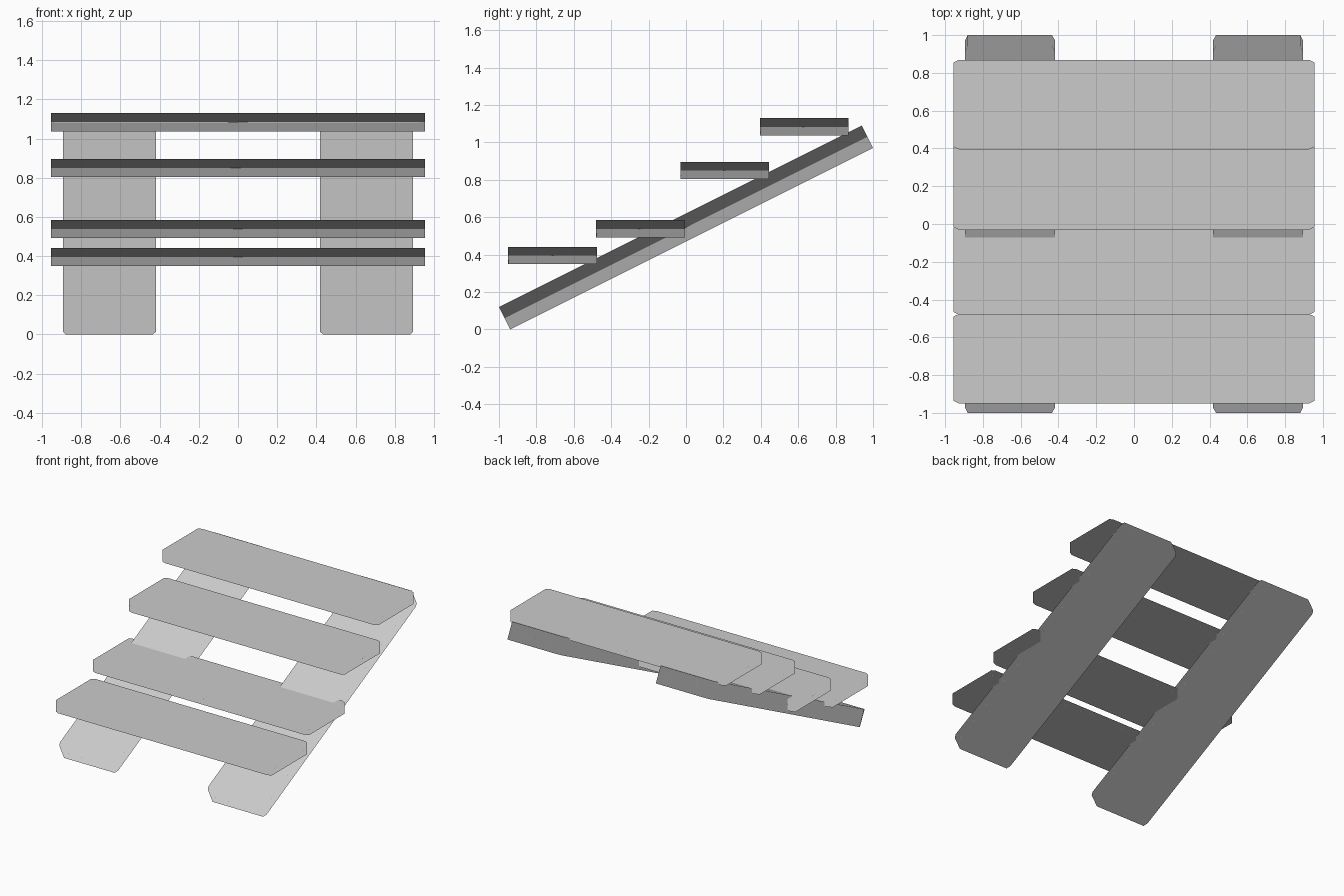
import bpy, bmesh, math

if "Cube" in bpy.data.objects:
    bpy.data.objects.remove(bpy.data.objects["Cube"])


def plank(name, length, width, thick, loc, rot):
    """Board along local x with its four upright corners cut off."""
    cl, cw = 0.03, 0.014
    a, b = length / 2, width / 2
    quarter = [(a, b - cw), (a - cl, b)]
    outline = (quarter + [(-x, y) for x, y in reversed(quarter)]
               + [(-x, -y) for x, y in quarter]
               + [(x, -y) for x, y in reversed(quarter)])
    bm = bmesh.new()
    base = bm.faces.new([bm.verts.new((x, y, -thick / 2)) for x, y in outline])
    ext = bmesh.ops.extrude_face_region(bm, geom=[base], use_keep_orig=True)
    verts = [v for v in ext["geom"] if isinstance(v, bmesh.types.BMVert)]
    bmesh.ops.translate(bm, verts=verts, vec=(0, 0, thick))
    bmesh.ops.recalc_face_normals(bm, faces=bm.faces)
    for f in bm.faces:
        f.smooth = True
    mesh = bpy.data.meshes.new(name)
    bm.to_mesh(mesh)
    bm.free()
    ob = bpy.data.objects.new(name, mesh)
    bpy.context.collection.objects.link(ob)
    ob.location, ob.rotation_euler = loc, rot
    # soft edges while the broad faces stay flat
    mod = ob.modifiers.new("weighted_normals", 'WEIGHTED_NORMAL')
    mod.weight = 100
    return ob


# Treads, bottom to top
for i, (y, z) in enumerate([(-0.713, 0.395), (-0.243, 0.538),
                            (0.207, 0.85), (0.632, 1.083)]):
    plank(f"tread_{i + 1}", 1.91, 0.475, 0.092, (0, y, z), (0, 0, 0))

# Sloping support boards, rising towards the back
slope = math.atan2(0.97, 1.94)
for side, x in (("left", -0.657), ("right", 0.657)):
    rail = plank(f"{side}_support", 2.169, 0.475, 0.134, (x, 0, 0.545), (0, 0, 0))
    rail.rotation_euler = (0, -slope, math.radians(90))
